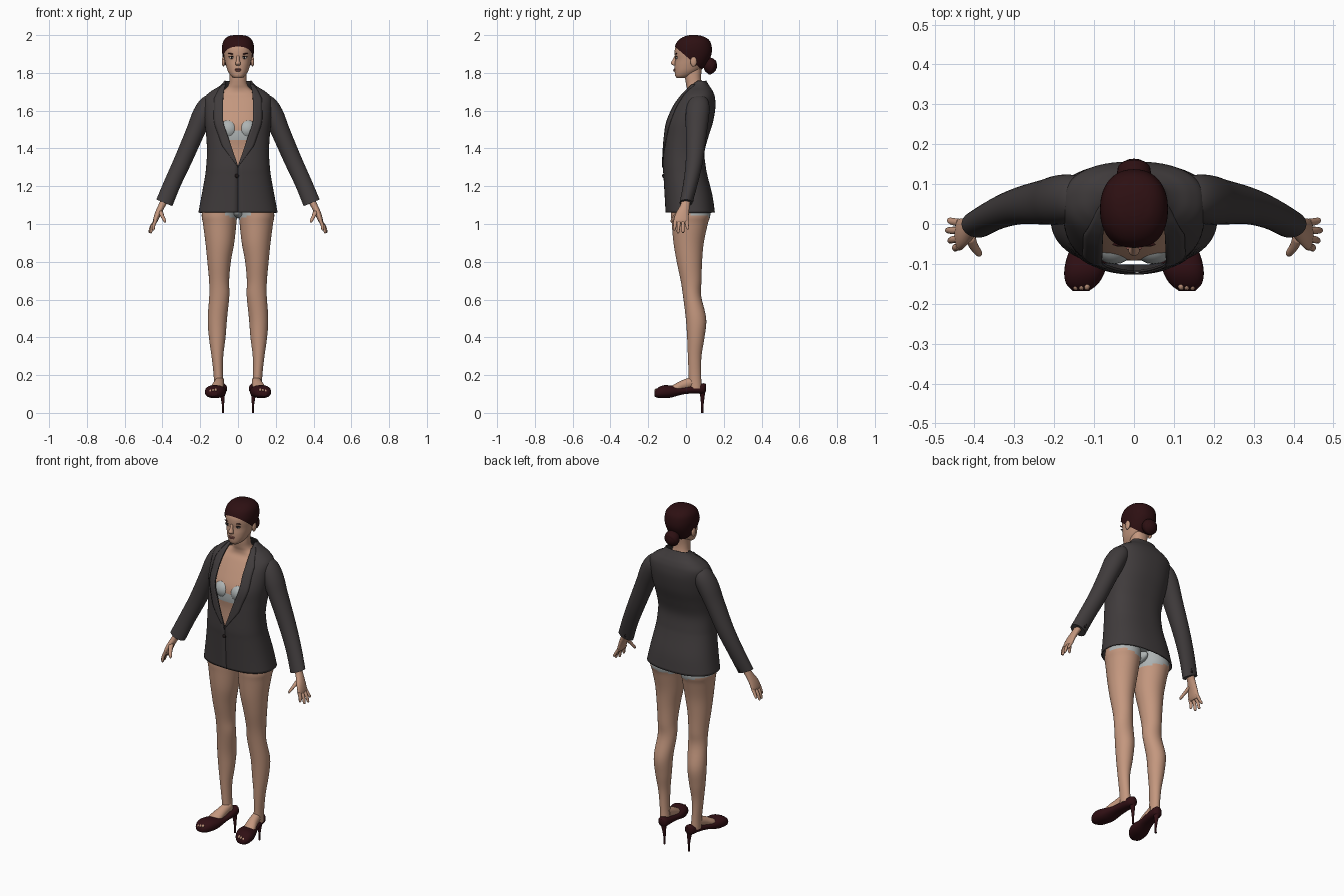
import bpy, bmesh, math
from mathutils import Vector

cube = bpy.data.objects.get("Cube")
if cube:
    bpy.data.objects.remove(cube)


def material(name, r, g, b):
    m = bpy.data.materials.new(name)
    m.use_nodes = True
    m.diffuse_color = (r, g, b, 1)
    m.node_tree.nodes["Principled BSDF"].inputs["Base Color"].default_value = (r, g, b, 1)
    return m


SKIN = material("skin", .55, .31, .21)
CLOTH = material("charcoal cloth", .052, .045, .046)
HAIR = material("dark red brown hair", .026, .005, .006)
LEATHER = material("burgundy leather", .03, .005, .007)
LINEN = material("pale grey underwear", .42, .45, .45)
LIPS = material("lips", .33, .12, .1)
WHITE = material("eye white", .6, .57, .54)
DARK = material("dark detail", .012, .008, .008)
X, Y, Z = Vector((1, 0, 0)), Vector((0, 1, 0)), Vector((0, 0, 1))
SIDES = (("left", 1), ("right", -1))


def finish(name, bm, mats, rule=None):
    """Turn a bmesh into a smooth object, second material chosen by rule."""
    bmesh.ops.recalc_face_normals(bm, faces=bm.faces)
    for f in bm.faces:
        f.smooth = True
        if rule and rule(f.calc_center_median()):
            f.material_index = 1
    me = bpy.data.meshes.new(name)
    bm.to_mesh(me)
    bm.free()
    me.set_sharp_from_angle(angle=math.radians(50))
    for m in mats:
        me.materials.append(m)
    ob = bpy.data.objects.new(name, me)
    bpy.context.collection.objects.link(ob)
    return ob


def grid(name, rows, mats, closed=True, s=1, rule=None, cut=None):
    """Skin rows of points; closed rows get end caps."""
    bm = bmesh.new()
    vs = [[bm.verts.new((p.x * s, p.y, p.z)) for p in row] for row in rows]
    n = len(vs[0])
    for a, b in zip(vs, vs[1:]):
        for i in range(n if closed else n - 1):
            j = (i + 1) % n
            bm.faces.new((a[i], a[j], b[j], b[i]))
    if closed:
        bm.faces.new(vs[0])
        bm.faces.new(vs[-1])
    if cut:
        bmesh.ops.bisect_plane(bm, geom=bm.verts[:] + bm.edges[:] + bm.faces[:],
                               plane_co=cut[0], plane_no=cut[1], clear_inner=True)
    return finish(name, bm, mats, rule)


def smooth(rings, steps=5):
    """Catmull-Rom interpolation of ring parameters."""
    out = []
    last = len(rings) - 1
    for i in range(last):
        quad = [rings[max(0, min(last, i + k))] for k in (-1, 0, 1, 2)]
        for k in range(steps):
            t = k / steps
            out.append([b + .5 * t * (c - a + t * (2*a - 5*b + 4*c - d + t * (3*(b - c) + d - a)))
                        for a, b, c, d in zip(*quad)])
    return out + [list(rings[last])]


def oval(t, p):
    """Point on a unit superellipse, starting at the front."""
    f = lambda v: math.copysign(abs(v) ** (2 / p), v)
    return f(math.sin(t)), -f(math.cos(t))


def loft(name, rings, mats, u=X, v=Y, p=2, n=28, **kw):
    """Rings are (x, y, z, radius along u, radius along v)."""
    rows = []
    for x, y, z, ru, rv in smooth(rings):
        pts = [oval(math.tau * i / n, p) for i in range(n)]
        rows.append([Vector((x, y, z)) + u * a * ru + v * b * rv for a, b in pts])
    return grid(name, rows, mats, **kw)


def upright(rings):
    """(z, half width, front y, back y) to loft rings."""
    return [(0, (f + b) / 2, z, w, (b - f) / 2) for z, w, f, b in rings]


def ball(name, co, size, mat, turn=0):
    bm = bmesh.new()
    bmesh.ops.create_uvsphere(bm, u_segments=20, v_segments=12, radius=1)
    bmesh.ops.scale(bm, vec=size, verts=bm.verts)
    for v in bm.verts:
        v.co = Vector((v.co.x, v.co.y, v.co.z + turn * v.co.x)) + Vector(co)
    return finish(name, bm, [mat])


# Torso and neck, with the underwear band
torso = [(1.1, .15, -.075, .11), (1.2, .145, -.08, .09), (1.3, .135, -.085, .08), (1.4, .14, -.085, .08),
         (1.47, .15, -.092, .1), (1.53, .155, -.085, .12), (1.6, .155, -.052, .135),
         (1.66, .145, -.018, .13), (1.69, .11, .002, .115), (1.715, .068, .005, .1),
         (1.74, .049, 0, .085), (1.78, .045, -.005, .08), (1.83, .045, 0, .085)]
loft("torso", upright(torso), [SKIN, LINEN], p=2.3, n=48,
     rule=lambda c: c.z < 1.2 or 1.45 < c.z < 1.49)
ball("underwear_gusset", (0, .02, 1.065), (.03, .09, .035), LINEN)

# Head
head = [(1.772, .02, -.048, -.01), (1.785, .038, -.057, .03), (1.81, .054, -.06, .07), (1.84, .064, -.06, .1),
        (1.87, .071, -.057, .118), (1.9, .076, -.06, .13), (1.93, .078, -.058, .132),
        (1.955, .073, -.045, .125), (1.975, .06, -.025, .108), (1.988, .04, .002, .08), (1.993, .015, .025, .055)]
loft("head", upright(head), [SKIN], p=2.2, n=48)
hair = [(z + .007 * (z > 1.95), w + .007, f - .004, b + .005) for z, w, f, b in head]
loft("hair", upright(hair), [HAIR], p=2.2, n=64, cut=((0, -.058, 1.938), (0, .85, 1)))
ball("bun", (0, .128, 1.838), (.043, .036, .043), HAIR)
bpy.ops.mesh.primitive_torus_add(location=(0, .135, 1.832), rotation=(math.radians(70), 0, 0),
                                 major_radius=.024, minor_radius=.018)
coil = bpy.context.object
coil.name = "bun_coil"
coil.data.materials.append(HAIR)
coil.data.shade_smooth()

# Face
loft("nose", [(0, -.055, 1.892, .007, .005), (0, -.061, 1.868, .009, .011),
              (0, -.066, 1.85, .014, .014), (0, -.06, 1.839, .011, .008)], [SKIN])
ball("upper_lip", (0, -.06, 1.819), (.02, .007, .004), LIPS)
ball("lower_lip", (0, -.06, 1.812), (.016, .008, .005), LIPS)
for side, s in SIDES:
    ball(side + "_eye", (s * .033, -.049, 1.88), (.014, .006, .006), WHITE)
    ball(side + "_iris", (s * .033, -.0535, 1.88), (.0055, .003, .0055), DARK)
    ball(side + "_lashes", (s * .034, -.05, 1.886), (.017, .007, .0025), DARK, -.1 * s)
    ball(side + "_brow", (s * .035, -.051, 1.901), (.019, .005, .003), HAIR, .12 * s)
    ball(side + "_ear", (s * .077, .04, 1.86), (.009, .017, .027), SKIN)
    ball(side + "_bra_cup", (s * .05, -.05, 1.5), (.054, .051, .055), LINEN)

# Jacket body: (z, half width, front y, back y, half opening)
P = 2.4
jacket = smooth([(1.06, .207, -.105, .15, 0), (1.15, .19, -.11, .137, 0), (1.25, .172, -.116, .112, 0),
                 (1.3, .166, -.119, .102, 0), (1.38, .161, -.117, .095, .027), (1.46, .165, -.113, .115, .054),
                 (1.54, .173, -.105, .14, .08), (1.62, .176, -.07, .153, .081), (1.67, .172, -.035, .15, .08),
                 (1.7, .142, -.01, .14, .077), (1.72, .108, .008, .128, .073), (1.74, .082, .025, .115, .067),
                 (1.757, .07, .05, .105, .064)])
rows, lapel = [], []
for z, w, f, b, gap in jacket:
    gap = max(0, gap)
    cy, ry = (f + b) / 2, (b - f) / 2
    start = math.asin(min(1, gap / w) ** (P / 2))
    pts = [oval(start + (math.tau - 2 * start) * i / 64, P) for i in range(65)]
    rows.append([Vector((a * w, cy + c * ry, z)) for a, c in pts])
    if 1.3 <= z < 1.74:
        wide = .048 * min(1, (z - 1.295) / .12, .35 + (1.74 - z) / .12)
        xs = [min(gap - .002 + wide * k / 4, w * .97) for k in range(5)]
        lapel.append([Vector((x, cy - ry * (1 - abs(x / w) ** P) ** (1 / P) - .006, z)) for x in xs])


def thicken(ob, t):
    mod = ob.modifiers.new("thickness", "SOLIDIFY")
    mod.thickness, mod.offset = t, 0


thicken(grid("jacket", rows, [CLOTH], closed=False), .006)
ball("jacket_button", (-.006, -.12, 1.255), (.011, .006, .011), DARK)

# Hanging directions of the arms
DOWN = Vector((.38, 0, -.92)).normalized()
ACROSS = Vector((.92, 0, .38)).normalized()

for side, s in SIDES:
    def limb(name, rings, *mats, **kw):
        return loft(side + "_" + name, rings, mats, s=s, **kw)

    thicken(grid(side + "_lapel", lapel, [CLOTH], closed=False, s=s), .004)

    # Sleeve with cuff buttons
    limb("sleeve", [(.125, .068, 1.685, .008, .02), (.143, .066, 1.662, .036, .046), (.162, .064, 1.625, .052, .06),
                    (.19, .06, 1.57, .055, .062), (.225, .055, 1.49, .05, .056), (.29, .045, 1.34, .047, .046),
                    (.345, .025, 1.22, .045, .039), (.39, 0, 1.112, .046, .034)], CLOTH, u=ACROSS)
    for k in range(4):
        ball(f"{side}_cuff_button_{k + 1}", (s * (.373 - .006 * k), .036 + .003 * k, 1.125 + .016 * k),
             (.007, .004, .007), DARK)

    # Hand
    limb("hand", [(.38, .003, 1.14, .02, .025), (.402, -.005, 1.1, .018, .025), (.424, -.02, 1.055, .016, .035),
                  (.437, -.026, 1.02, .013, .039), (.442, -.026, 1.005, .008, .034)], SKIN, u=ACROSS)
    tips = (("index", -.056, -.062, .448, .966), ("middle", -.036, -.042, .461, .951),
            ("ring", -.016, -.016, .467, .953), ("little", .003, .009, .462, .971))
    for label, y0, y1, x1, z1 in tips:
        limb(label + "_finger", [(.436, y0, 1.02, .01, .01), ((.44 + x1) / 2 + .003, (y0 + y1) / 2, .99, .009, .009),
                                 (x1, y1, z1 + .006, .007, .007), (x1, y1, z1, .003, .003)], SKIN, n=12)
    limb("thumb", [(.412, -.03, 1.07, .014, .016), (.402, -.055, 1.045, .011, .012),
                   (.39, -.072, 1.02, .009, .009), (.386, -.076, 1.008, .004, .004)], SKIN, n=12)

    # Leg, with the underwear edge rising toward the hip
    limb("leg", [(.085, .02, 1.18, .075, .09), (.098, .025, 1.06, .093, .104), (.097, .02, 1, .088, .095),
                 (.096, .014, .9, .076, .08), (.1, .018, .8, .062, .067), (.1, .027, .7, .053, .055),
                 (.099, .032, .62, .053, .048), (.109, .053, .5, .051, .054), (.11, .052, .4, .044, .046),
                 (.109, .046, .3, .031, .036), (.104, .047, .2, .025, .033), (.1, .05, .13, .027, .034)],
         SKIN, LINEN, n=40, rule=lambda c: c.z > (1.01 + .2 * abs(c.x) if c.y > .02 else 1.02 + .5 * abs(c.x)))

    # Foot and open-toed stiletto shoe
    limb("foot", [(.097, .045, .165, .024, .03), (.104, -.01, .147, .029, .03), (.112, -.05, .13, .035, .028),
                  (.118, -.09, .115, .035, .02)], SKIN, v=Z)
    limb("shoe", [(.085, .107, .135, .01, .016), (.087, .092, .13, .028, .027), (.092, .04, .125, .034, .022),
                  (.102, -.02, .117, .04, .02), (.115, -.08, .113, .052, .032), (.124, -.12, .112, .051, .034),
                  (.13, -.15, .106, .04, .026), (.133, -.168, .1, .02, .012)], LEATHER, v=Z, p=2.3)
    limb("heel", [(.087, .085, .125, .022, .02), (.082, .087, .09, .012, .012),
                  (.079, .086, .03, .005, .006), (.079, .086, 0, .006, .006)], LEATHER, n=16)
    for k in range(3):
        ball(f"{side}_toe_{k + 1}", (s * (.118 + .014 * k), -.154, .12 - .003 * k), (.008, .012, .01), SKIN)
